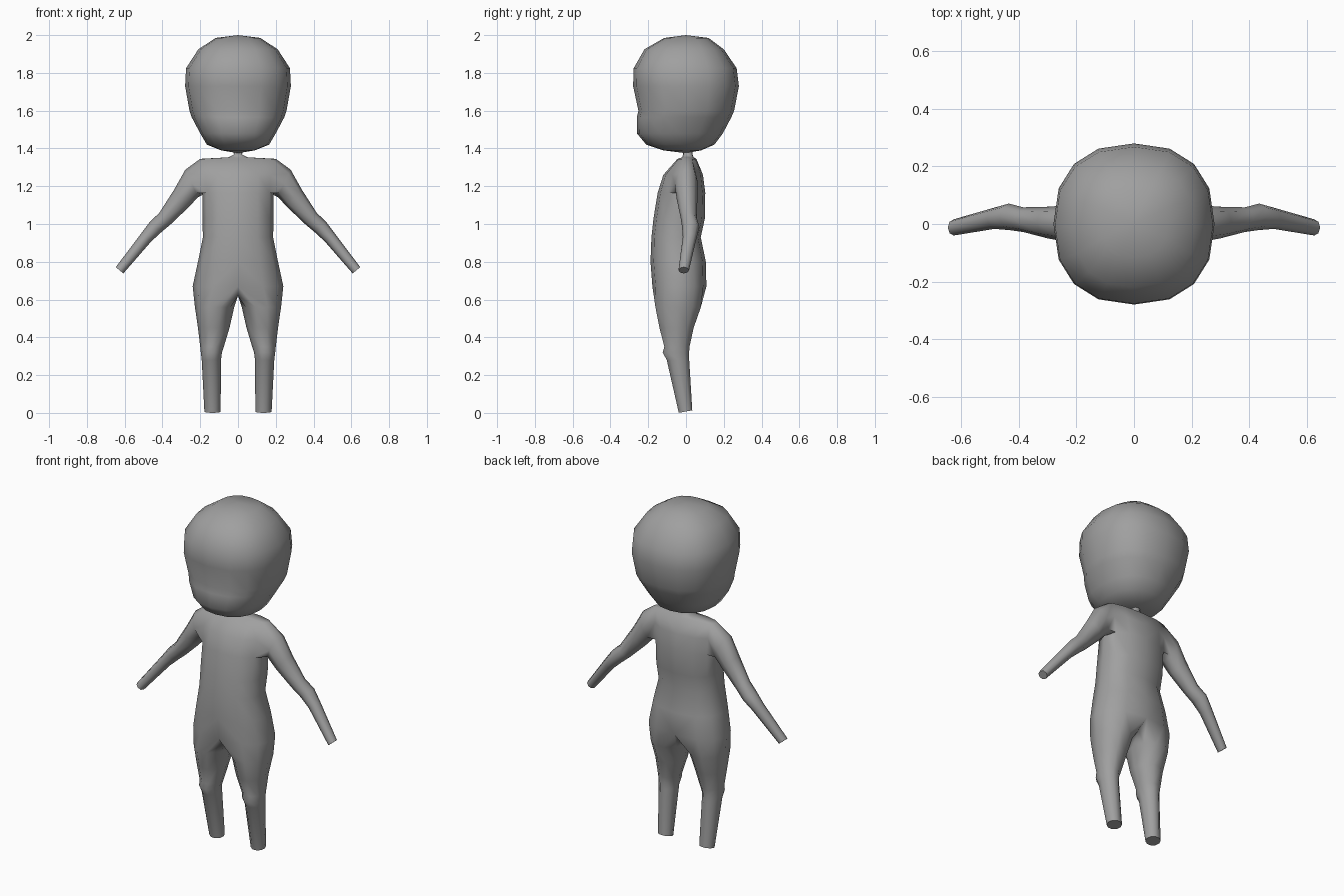
import bpy, bmesh
from math import sin, cos, radians, copysign

cube = bpy.data.objects.get("Cube")
if cube:
    bpy.data.objects.remove(cube, do_unlink=True)

grey = bpy.data.materials.new("plain grey")
grey.use_nodes = True
grey.diffuse_color = (0.35, 0.35, 0.35, 1)
bsdf = next(n for n in grey.node_tree.nodes if n.type == 'BSDF_PRINCIPLED')
bsdf.inputs["Base Color"].default_value = grey.diffuse_color


def power(v, p):
    return copysign(abs(v) ** p, v) if abs(v) > 1e-6 else 0.0


def oval(bm, z, rx, front, back, angles, p=0.85):
    """Rounded horizontal ring between a front and a back depth."""
    cy, ry = (front + back) / 2, (back - front) / 2
    return [bm.verts.new((rx * power(cos(radians(a)), p),
                          cy + ry * power(sin(radians(a)), p), z)) for a in angles]


def bridge(bm, a, b, closed=True, skip=()):
    n = len(a)
    for i in range(n if closed else n - 1):
        if i not in skip:
            j = (i + 1) % n
            bm.faces.new((a[i], a[j], b[j], b[i]))


def finish(name, bm, mirror=False):
    bmesh.ops.recalc_face_normals(bm, faces=bm.faces)
    mesh = bpy.data.meshes.new(name)
    bm.to_mesh(mesh)
    bm.free()
    mesh.materials.append(grey)
    ob = bpy.data.objects.new(name, mesh)
    bpy.context.collection.objects.link(ob)
    bpy.ops.object.select_all(action='DESELECT')
    ob.select_set(True)
    bpy.context.view_layer.objects.active = ob
    bpy.ops.object.shade_smooth_by_angle(angle=radians(70))
    if mirror:
        mod = ob.modifiers.new("Mirror", 'MIRROR')
        mod.merge_threshold = 0.001
    return ob


# Head: stacked rings closed by a point at crown and chin
HEAD = [  # height, half width, front, back
    (1.985, .118, -.115, .12), (1.925, .21, -.22, .2), (1.825, .275, -.277, .268),
    (1.73, .28, -.28, .28), (1.6, .257, -.252, .255), (1.565, .245, -.26, .24),
    (1.48, .2, -.26, .195), (1.42, .165, -.21, .15), (1.39, .09, -.12, .08)]
bm = bmesh.new()
rings = [oval(bm, *r, [i * 22.5 for i in range(16)]) for r in HEAD]
for a, b in zip(rings, rings[1:]):
    bridge(bm, a, b)
for ring, z in ((rings[0], 2.0), (rings[-1], 1.375)):
    tip = bm.verts.new((0, 0, z))
    for i in range(16):
        bm.faces.new((ring[i], ring[(i + 1) % 16], tip))
finish("head", bm)

# Torso: half rings from neck to hips, mirrored later
TORSO = [
    (1.4, .025, -.015, .035), (1.368, .022, -.015, .035), (1.353, .05, -.02, .04),
    (1.345, .2, -.045, .055), (1.26, .195, -.12, .09), (1.165, .188, -.15, .102),
    (1.03, .188, -.172, .1), (.93, .186, -.183, .078), (.8, .212, -.188, .105),
    (.67, .24, -.178, .108)]
bm = bmesh.new()
rings = [oval(bm, *r, range(-90, 91, 30)) for r in TORSO]
for k, (a, b) in enumerate(zip(rings, rings[1:])):
    bridge(bm, a, b, closed=False, skip=(2, 3) if k in (3, 4) else ())
bm.faces.new(rings[0])

# Arm: grows out of the open patch in the side of the torso
ARM = [  # centre x, y, z, thickness, depth, lean of the ring
    (.245, .002, 1.215, .08, .062, 25), (.3, .005, 1.135, .06, .055, 40),
    (.385, .015, 1.03, .043, .043, 48), (.435, .025, .985, .041, .046, 50),
    (.485, .02, .93, .034, .037, 50), (.627, -.012, .755, .026, .028, 50)]
top, mid, low = rings[3:6]
loop = [top[2], top[3], top[4], mid[4], low[4], low[3], low[2], mid[2]]
for x, y, z, thick, depth, lean in ARM:
    ux, uz = sin(radians(lean)), cos(radians(lean))
    ring = []
    for k in range(8):
        a = radians(45 * k - 45)
        up = thick * cos(a)
        ring.append(bm.verts.new((x + ux * up, y + depth * sin(a), z + uz * up)))
    bridge(bm, loop, ring)
    loop = ring
bm.faces.new(loop)

# Leg: hip half ring closed by a crotch line, then lofted down to the foot
LEG = [  # height, inner x, outer x, front, back, rise at the back
    (.56, .02, .228, -.168, .085, 0), (.45, .045, .212, -.145, .045, 0),
    (.35, .075, .2, -.118, .022, 0), (.32, .085, .197, -.127, .02, 0),
    (.28, .09, .192, -.105, .02, 0), (0, .092, .178, -.04, .035, .014)]
loop = rings[-1] + [bm.verts.new((0, y, .62)) for y in (.04, -.03, -.1)]
for z, inner, outer, front, back, rise in LEG:
    cx, rx = (inner + outer) / 2, (outer - inner) / 2
    cy, ry = (front + back) / 2, (back - front) / 2
    ring = []
    for k in range(10):
        a = radians(36 * k - 108)
        ring.append(bm.verts.new((cx + rx * cos(a), cy + ry * sin(a),
                                  z + rise * (sin(a) + 1) / 2)))
    bridge(bm, loop, ring)
    loop = ring
bm.faces.new(loop)
finish("body", bm, mirror=True)
